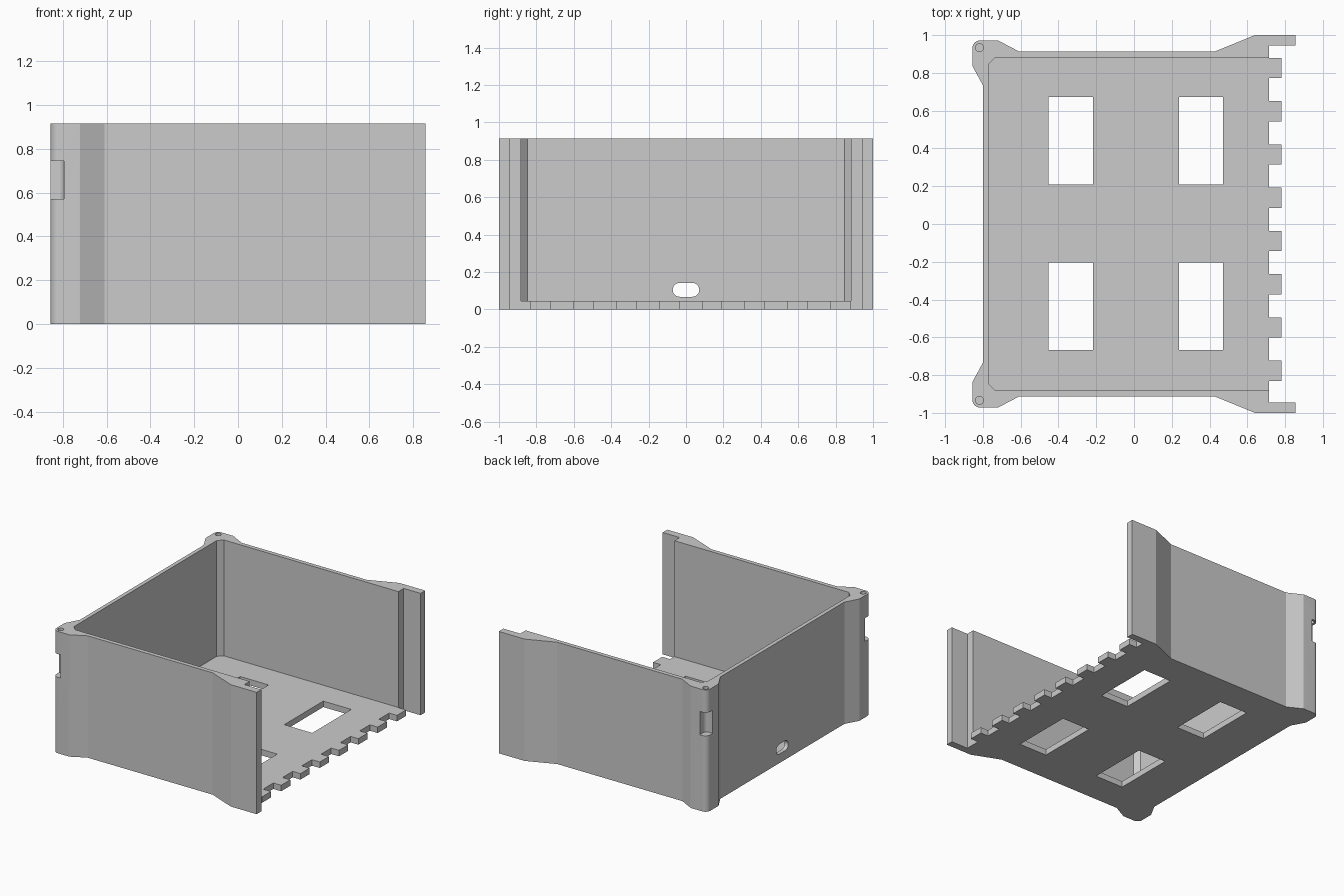
import bpy, bmesh, math

if "Cube" in bpy.data.objects:
    bpy.data.objects.remove(bpy.data.objects["Cube"], do_unlink=True)

HEIGHT, FLOOR = 0.915, 0.045

grey = bpy.data.materials.new("plain grey")
grey.use_nodes = True
colour = (0.6, 0.6, 0.6, 1)
grey.diffuse_color = colour
grey.node_tree.nodes["Principled BSDF"].inputs["Base Color"].default_value = colour


def prism(name, points, z0, z1):
    """Extrude a flat outline from z0 to z1."""
    bm = bmesh.new()
    face = bm.faces.new([bm.verts.new((x, y, z0)) for x, y in points])
    top = bmesh.ops.extrude_face_region(bm, geom=[face])["geom"]
    bmesh.ops.translate(bm, vec=(0, 0, z1 - z0),
                        verts=[v for v in top if isinstance(v, bmesh.types.BMVert)])
    bmesh.ops.recalc_face_normals(bm, faces=bm.faces)
    mesh = bpy.data.meshes.new(name)
    bm.to_mesh(mesh)
    bm.free()
    mesh.materials.append(grey)
    obj = bpy.data.objects.new(name, mesh)
    bpy.context.collection.objects.link(obj)
    return obj


def rect(x0, x1, y0, y1):
    return [(x0, y0), (x1, y0), (x1, y1), (x0, y1)]


def arc(cx, cy, r, a0, a1, n):
    angles = [math.radians(a0 + (a1 - a0) * i / n) for i in range(n + 1)]
    return [(cx + r * math.cos(a), cy + r * math.sin(a)) for a in angles]


def flip(points):
    return [(x, -y) for x, y in reversed(points)]


# Outer outline: flared open end, rounded screw posts at the closed end
side = [(0.715, 0.945), (0.855, 0.945), (0.855, 1.0), (0.64, 1.0), (0.43, 0.914), (-0.61, 0.914),
        (-0.72, 0.972)]
side += arc(-0.815, 0.932, 0.04, 90, 180, 8) + [(-0.855, 0.835), (-0.8, 0.735)]

# Toothed edge of the floor, from -y to +y
teeth = []
for i in reversed(range(8)):
    y = 0.88 - 0.229 * i
    teeth += [(0.715, y - 0.108), (0.78, y - 0.108), (0.78, y), (0.715, y)]

body = prism("open_tray", side + flip(side) + teeth, 0, HEIGHT)
cutters = []

# Inner cavity with chamfered back corners and a rebate at the open end
inner = [(1.1, 0.945), (0.715, 0.945), (0.715, 0.882), (-0.735, 0.882), (-0.77, 0.847)]
cutters.append(prism("cavity_cutter", inner + flip(inner), FLOOR, 1.2))

# Four floor windows
for x0, x1 in ((-0.453, -0.217), (0.237, 0.47)):
    for y0, y1 in ((0.21, 0.673), (-0.668, -0.205)):
        cutters.append(prism("window_cutter", rect(x0, x1, y0, y1), -0.2, 0.2))

# Cable slot through the closed wall, turned to run along x
slot = arc(-0.105, 0.034, 0.037, 0, 180, 12) + arc(-0.105, -0.034, 0.037, 180, 360, 12)
cable = prism("cable_slot_cutter", slot, -0.9, -0.7)
cable.rotation_euler = (0, math.pi / 2, 0)
cutters.append(cable)

# Screw holes and nut pockets in both posts
for s in (1, -1):
    hole = arc(-0.818, s * 0.934, 0.021, 0, 345, 23)
    cutters.append(prism("screw_hole_cutter", hole, 0.65, 1.2))
    pocket = [(-0.795, 1.1), (-0.795, 0.934)] + arc(-0.825, 0.934, 0.03, 0, -90, 8)
    pocket += [(-0.95, 0.904), (-0.95, 1.1)]
    cutters.append(prism("nut_pocket_cutter", pocket if s > 0 else flip(pocket), 0.57, 0.745))

for cutter in cutters:
    cutter.hide_render = True
    mod = body.modifiers.new(cutter.name, "BOOLEAN")
    mod.operation, mod.solver, mod.object = "DIFFERENCE", "EXACT", cutter

# Apply the cuts and drop the cutters
bpy.ops.object.select_all(action="DESELECT")
body.select_set(True)
bpy.context.view_layer.objects.active = body
for mod in list(body.modifiers):
    bpy.ops.object.modifier_apply(modifier=mod.name)
for cutter in cutters:
    bpy.data.objects.remove(cutter, do_unlink=True)
bpy.ops.object.shade_smooth_by_angle(angle=math.radians(20))
